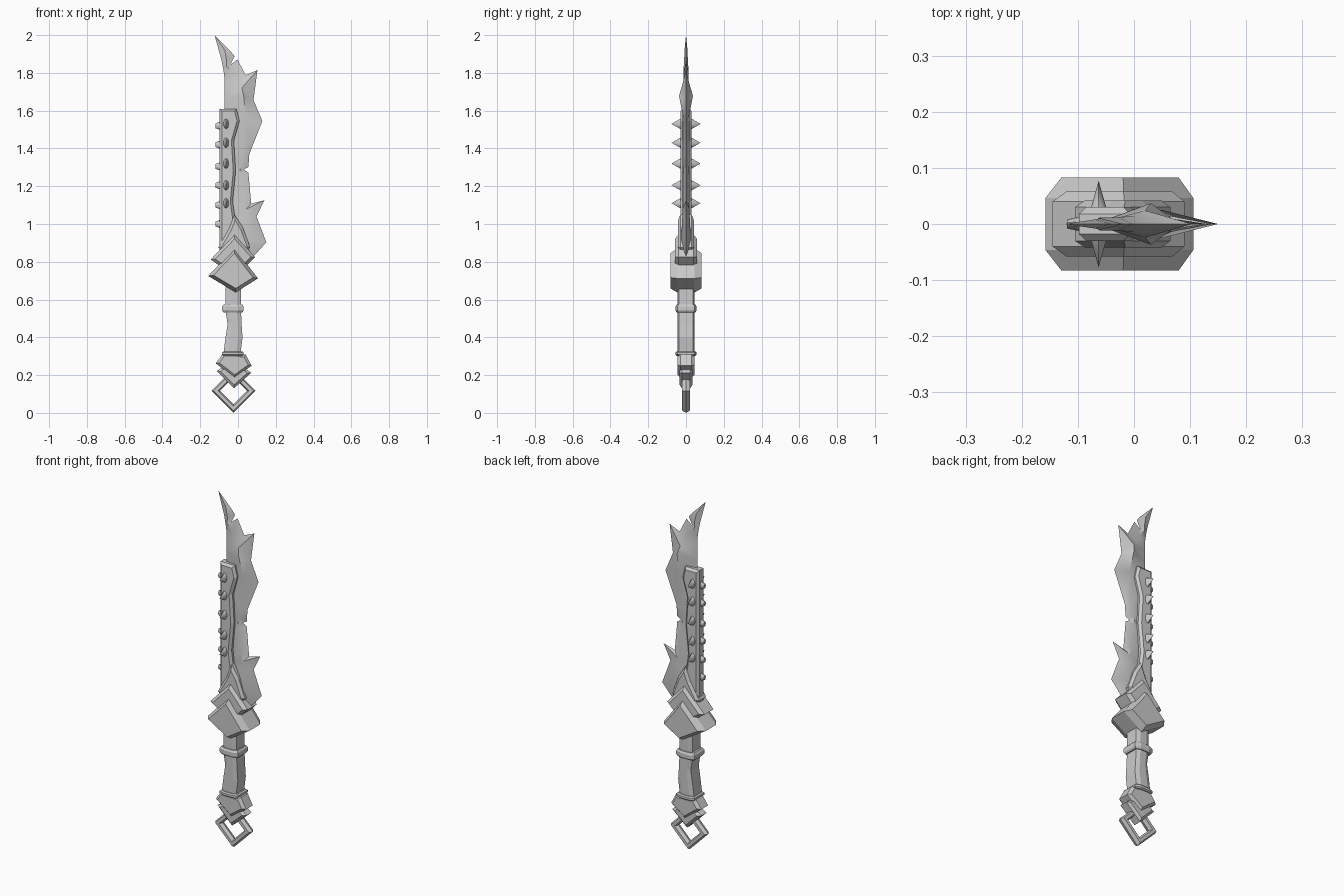
import bpy, bmesh, math
from mathutils import Vector

if "Cube" in bpy.data.objects:
    bpy.data.objects.remove(bpy.data.objects["Cube"])


def finish(name, bm, smooth=None):
    bmesh.ops.remove_doubles(bm, verts=bm.verts, dist=0.0001)
    bmesh.ops.recalc_face_normals(bm, faces=bm.faces)
    me = bpy.data.meshes.new(name)
    bm.to_mesh(me)
    bm.free()
    ob = bpy.data.objects.new(name, me)
    bpy.context.collection.objects.link(ob)
    if smooth:
        bpy.ops.object.select_all(action='DESELECT')
        ob.select_set(True)
        bpy.context.view_layer.objects.active = ob
        bpy.ops.object.shade_smooth_by_angle(angle=math.radians(smooth))
    return ob


def skin(bm, rings, caps=True):
    rows = [[bm.verts.new(p) for p in r] for r in rings]
    n = len(rows[0])
    for a, b in zip(rows, rows[1:]):
        for i in range(n):
            j = (i + 1) % n
            bm.faces.new((a[i], a[j], b[j], b[i]))
    if caps:
        bm.faces.new(rows[0])
        bm.faces.new(rows[-1])


def inset(pts, d):
    # mitred inward offset of a clockwise outline
    out = []
    for i, p in enumerate(pts):
        p = Vector(p)
        a = (p - Vector(pts[i - 1])).normalized()
        b = (Vector(pts[(i + 1) % len(pts)]) - p).normalized()
        na, nb = Vector((a.y, -a.x)), Vector((b.y, -b.x))
        out.append(p + (na + nb) * d / (1 + na.dot(nb)))
    return out


def plate(name, pts, half, side, d):
    # slab facing front and back, with chamfered rims
    inner = inset(pts, d)
    bm = bmesh.new()
    skin(bm, [[(p[0], y, p[1]) for p in o] for o, y in
              ((inner, -half), (pts, -side), (pts, side), (inner, half))])
    return finish(name, bm)


def loft(name, rows):
    # chamfered-rectangle column: rows of z, centre x, half width, half depth
    bm = bmesh.new()
    rings = []
    for z, cx, rx, ry in rows:
        a, b = 0.48, 0.8
        rings.append([(cx + u * rx, v * ry, z) for u, v in
                      ((1, -b), (1, b), (a, 1), (-a, 1), (-1, b), (-1, -b), (-a, -1), (a, -1))])
    skin(bm, rings)
    return finish(name, bm)


# Jagged blade: left edge x, z / ridge x, z, half thickness / right edge x, z
blade = [
    (-.124, 2.0, -.124, 2.0, 0, -.124, 2.0),
    (-.102, 1.92, -.07, 1.92, .008, -.04, 1.915),
    (-.088, 1.87, -.06, 1.865, .010, -.018, 1.888),
    (-.08, 1.83, -.06, 1.835, .012, -.04, 1.842),
    (-.075, 1.80, -.03, 1.80, .012, -.003, 1.872),
    (-.071, 1.767, 0, 1.75, .014, .04, 1.788),
    (-.071, 1.74, .02, 1.72, .024, .103, 1.815),
    (-.071, 1.66, .03, 1.68, .037, .082, 1.656),
    (-.071, 1.545, .04, 1.56, .014, .129, 1.545),
    (-.05, 1.37, .03, 1.37, .014, .06, 1.37),
    (-.05, 1.31, .015, 1.31, .014, .055, 1.302),
    (-.05, 1.288, .01, 1.288, .014, .03, 1.288),
    (-.05, 1.27, .015, 1.265, .014, .055, 1.273),
    (-.05, 1.11, .03, 1.12, .014, .07, 1.108),
    (-.05, 1.08, .045, 1.08, .018, .14, 1.126),
    (-.05, 1.03, .045, 1.03, .02, .098, 1.04),
    (-.05, .90, .05, .92, .025, .15, .903),
    (-.03, .77, .02, .78, .01, .045, .787),
]
bm = bmesh.new()
skin(bm, [[(lx, 0, lz), (mx, -t, mz), (rx, 0, rz), (mx, t, mz)]
          for lx, lz, mx, mz, t, rx, rz in blade], caps=False)
bmesh.ops.triangulate(bm, faces=bm.faces[:])
finish("blade", bm, 35)

# Spine sleeve along the back of the blade
plate("spine", [(-.098, 1.61), (-.008, 1.61), (.008, 1.545), (-.022, 1.44), (-.012, 1.28),
                (-.028, 1.12), (-.005, .95), (-.005, .86), (-.098, .86)], .03, .018, .013)


# Pointed studs on both faces and blunt studs on the back edge
def stud(name, base, direction, r1, r2, length, stretch):
    bpy.ops.mesh.primitive_cone_add(vertices=10, radius1=r1, radius2=r2, depth=length)
    ob = bpy.context.object
    ob.name = name
    d = Vector(direction)
    q = Vector((0, 0, 1)).rotation_difference(d)
    for v in ob.data.vertices:
        p = q @ v.co
        p.z *= stretch
        v.co = p + Vector(base) + d * length / 2
    bpy.ops.object.shade_smooth_by_angle(angle=math.radians(45))


for z in (1.53, 1.43, 1.32, 1.205, 1.11):
    for s in (-1, 1):
        stud("face_stud", (-.063, s * .027, z), (0, s, 0), .015, 0, .05, 1.9)
for z in (1.52, 1.42, 1.305, 1.205, 1.10, 1.0):
    stud("edge_stud", (-.092, 0, z), (-1, 0, 0), .014, .008, .027, 1.7)

# Stacked guard plates
plate("guard_upper", [(-.018, 1.05), (.026, .98), (.065, .875), (-.012, .79),
                      (-.105, .875), (-.05, .97)], .042, .03, .014)
plate("guard_middle", [(-.018, .945), (.09, .825), (-.012, .72), (-.145, .812)],
      .058, .04, .016)
plate("guard_main", [(-.018, .872), (.106, .712), (-.012, .638), (-.158, .725)],
      .083, .046, .018)

# Grip and collars
loft("grip", [(.28, -.03, .047, .045), (.33, -.03, .045, .045), (.40, -.021, .045, .045),
              (.47, -.018, .037, .045), (.54, -.025, .041, .045), (.70, -.025, .041, .045)])
for name, z, cx in (("upper_collar", .553, -.027), ("lower_collar", .314, -.027)):
    h = .021 if name == "upper_collar" else .012
    loft(name, [(z - h, cx, .05, .05), (z - h * .5, cx, .057, .056),
                (z + h * .5, cx, .057, .056), (z + h, cx, .05, .05)])

# Pommel plates and hanging loop
plate("pommel_upper", [(-.08, .315), (.04, .31), (.072, .25), (-.018, .185), (-.118, .262)],
      .045, .03, .014)
plate("pommel_lower", [(-.02, .28), (.07, .212), (-.022, .13), (-.113, .222)],
      .034, .022, .013)
bpy.ops.mesh.primitive_torus_add(major_segments=4, minor_segments=6, major_radius=.094,
                                 minor_radius=.023, location=(-.024, 0, .117),
                                 rotation=(math.pi / 2, 0, 0))
bpy.context.object.name = "pommel_loop"
